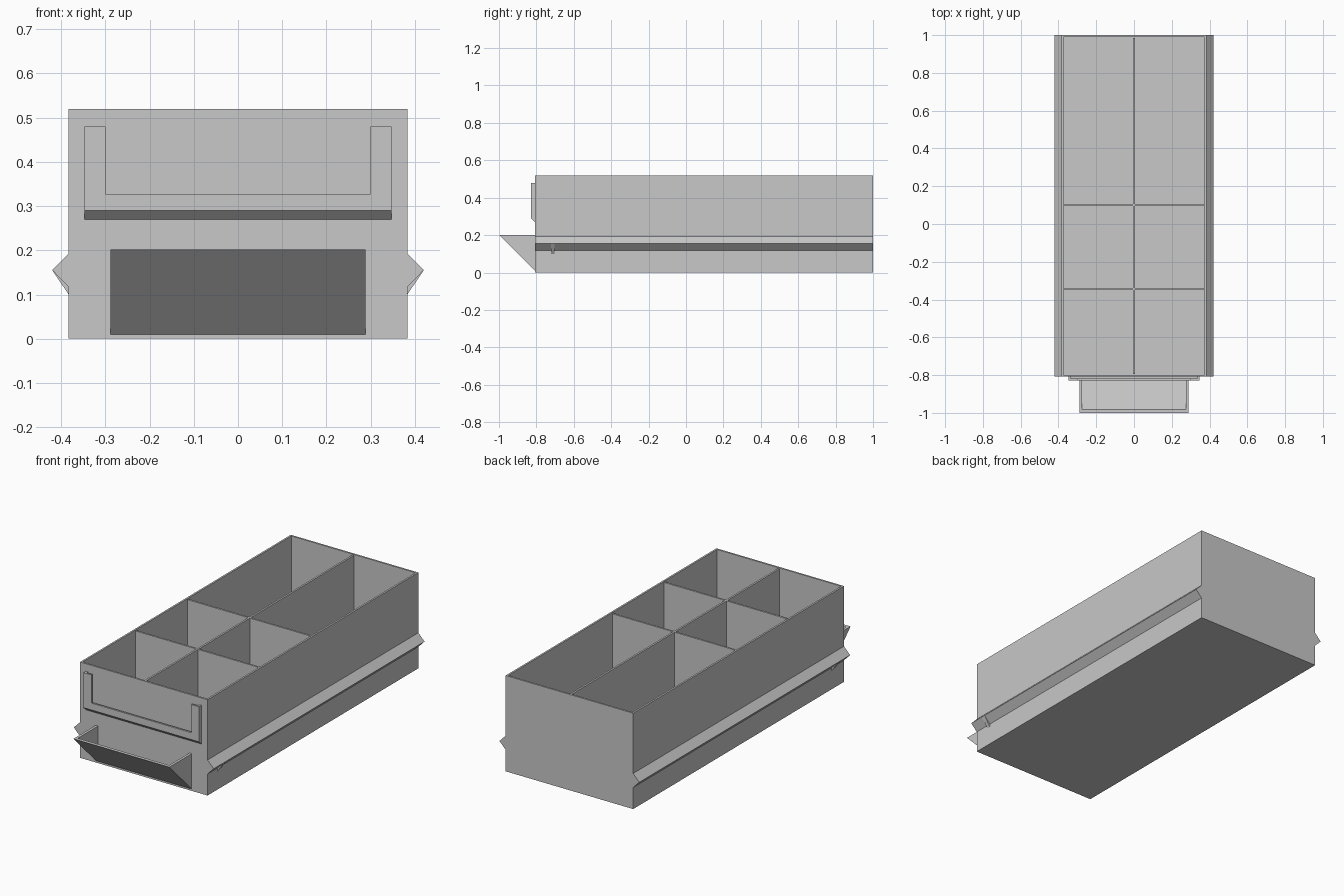
import bpy, bmesh
from mathutils import Vector

cube = bpy.data.objects.get("Cube")
if cube:
    bpy.data.objects.remove(cube, do_unlink=True)

grey = bpy.data.materials.new("light grey plastic")
grey.use_nodes = True
grey.diffuse_color = (0.58, 0.58, 0.58, 1)
grey.node_tree.nodes["Principled BSDF"].inputs["Base Color"].default_value = (0.58, 0.58, 0.58, 1)


def finish(name, bm):
    bmesh.ops.recalc_face_normals(bm, faces=bm.faces)
    mesh = bpy.data.meshes.new(name)
    bm.to_mesh(mesh)
    bm.free()
    mesh.materials.append(grey)
    obj = bpy.data.objects.new(name, mesh)
    bpy.context.collection.objects.link(obj)
    return obj


def prism(name, points, move):
    """Extrude a closed outline of 3D points along a vector."""
    bm = bmesh.new()
    face = bm.faces.new([bm.verts.new(p) for p in points])
    out = bmesh.ops.extrude_face_region(bm, geom=[face], use_keep_orig=True)
    verts = [g for g in out["geom"] if isinstance(g, bmesh.types.BMVert)]
    bmesh.ops.translate(bm, verts=verts, vec=Vector(move))
    return finish(name, bm)


def along_x(name, profile, x0, x1):
    return prism(name, [(x0, y, z) for y, z in profile], (x1 - x0, 0, 0))


def along_y(name, profile, y0, y1):
    return prism(name, [(x, y0, z) for x, z in profile], (0, y1 - y0, 0))


def box(name, x0, x1, y0, y1, z0, z1):
    return along_x(name, [(y0, z0), (y1, z0), (y1, z1), (y0, z1)], x0, x1)


W, FRONT, BACK, TOP = 0.383, -0.808, 1.0, 0.52
WALL, FLOOR = 0.014, 0.014

# Open tray: inset the top face and sink it to the floor
bm = bmesh.new()
bmesh.ops.create_cube(bm, size=1)
for v in bm.verts:
    v.co = (W * 2 * v.co.x, BACK if v.co.y > 0 else FRONT, TOP if v.co.z > 0 else 0)
lid = max(bm.faces, key=lambda f: f.calc_center_median().z)
bmesh.ops.inset_region(bm, faces=[lid], thickness=WALL)
out = bmesh.ops.extrude_face_region(bm, geom=[lid])
bmesh.ops.translate(bm, verts=[g for g in out["geom"] if isinstance(g, bmesh.types.BMVert)],
                    vec=(0, 0, FLOOR - TOP))
if lid.is_valid:
    bm.faces.remove(lid)
finish("drawer_tray", bm)

# Dividers
IN = W - WALL
box("long_divider", -0.005, 0.005, FRONT + WALL, BACK - WALL, FLOOR, TOP - 0.003)
for i, y in enumerate((-0.345, 0.1)):
    for side, s in (("left", 1), ("right", -1)):
        a, b = sorted((s * 0.005, s * IN))
        box(f"cross_divider_{side}_{i + 1}", a, b, y - 0.005, y + 0.005, FLOOR, TOP - 0.003)

# Side runners with a small stop rib under each
for side, s in (("left", 1), ("right", -1)):
    along_y(f"runner_{side}", [(s * W, 0.117), (s * 0.42, 0.155), (s * W, 0.193)], FRONT, BACK)
    along_y(f"stop_rib_{side}", [(s * W, 0.1), (s * 0.42, 0.155), (s * W, 0.117)], -0.722, -0.702)

# Label holder: chamfered ledge, side rims and front lips with a slot behind
H, LIP, SLOT = 0.347, -0.829, -0.819
along_x("label_ledge", [(FRONT, 0.27), (LIP, 0.29), (LIP, 0.30), (FRONT, 0.30)], -H, H)
prism("label_lip", [(x, LIP, z) for x, z in (
    (-H, 0.30), (H, 0.30), (H, 0.48), (0.3, 0.48), (0.3, 0.327),
    (-0.3, 0.327), (-0.3, 0.48), (-H, 0.48))], (0, SLOT - LIP, 0))
for side, s in (("left", 1), ("right", -1)):
    a, b = sorted((s * 0.335, s * H))
    box(f"label_rim_{side}", a, b, SLOT, FRONT, 0.30, 0.48)

# Scoop handle: sloping front plate and triangular cheeks
G = 0.288
along_x("handle_plate", [(FRONT, 0.01), (-1, 0.202), (-0.982, 0.202), (FRONT, 0.028)], -G, G)
for side, s in (("left", 1), ("right", -1)):
    a, b = sorted((s * (G - 0.014), s * G))
    along_x(f"handle_cheek_{side}", [(FRONT, 0.028), (-0.982, 0.202), (FRONT, 0.202)], a, b)
